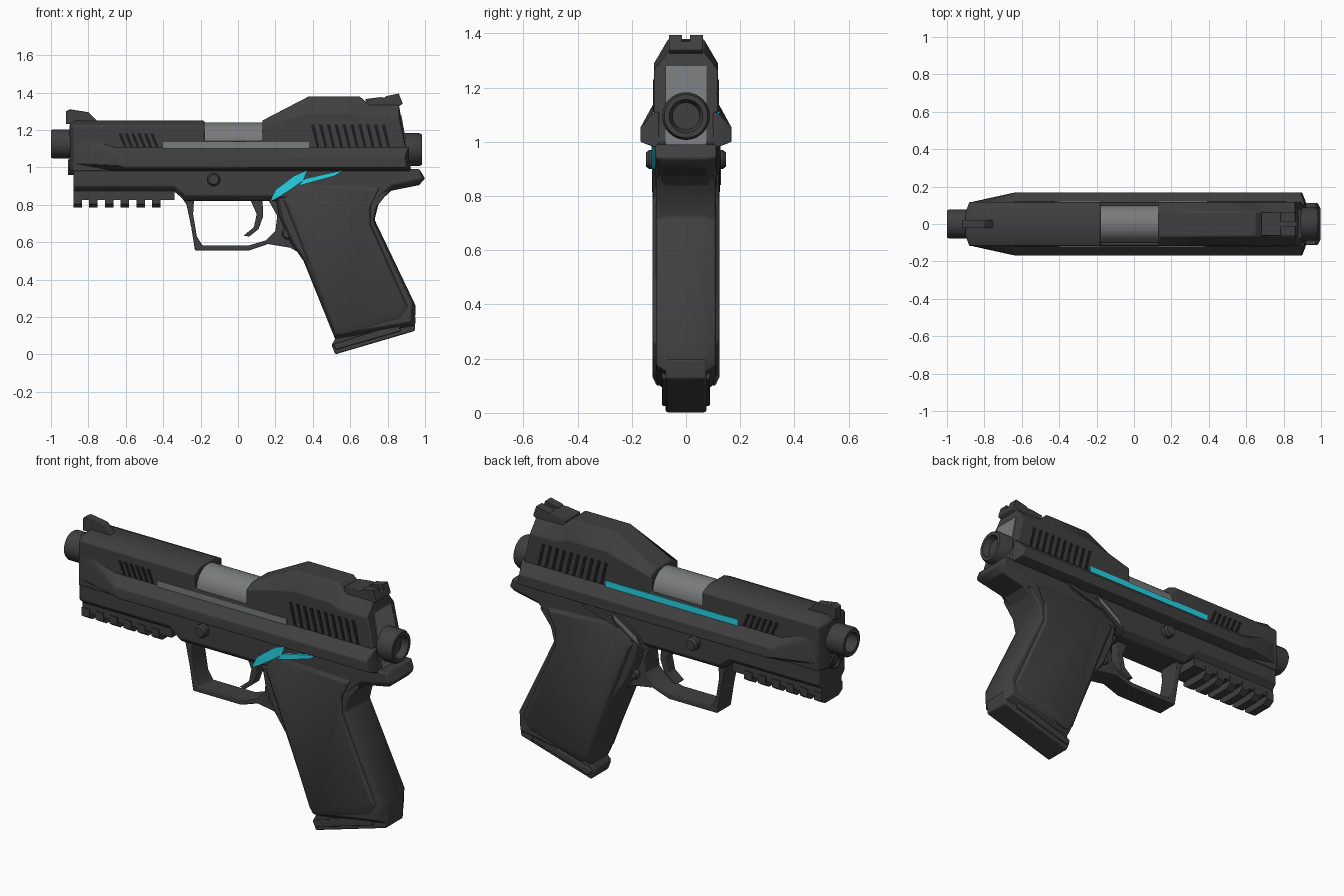
import bpy, bmesh, math
from mathutils import Vector

old = bpy.data.objects.get("Cube")
if old:
    bpy.data.objects.remove(old, do_unlink=True)
parts = []


def material(name, r, g, b):
    m = bpy.data.materials.new(name)
    m.use_nodes = True
    m.diffuse_color = (r, g, b, 1)
    node = m.node_tree.nodes["Principled BSDF"]
    node.inputs["Base Color"].default_value = (r, g, b, 1)
    node.inputs["Roughness"].default_value = 0.6
    return m


BODY = material("charcoal", 0.05, 0.05, 0.05)
STEEL = material("steel grey", 0.19, 0.2, 0.2)
CYAN = material("cyan", 0.02, 0.65, 0.78)
DARK = material("near black", 0.012, 0.012, 0.012)


def skin(name, rings, mat, bevel):
    """Join matching rings of points into a closed solid."""
    bm = bmesh.new()
    loops = [[bm.verts.new(p) for p in ring] for ring in rings]
    n = len(loops[0])
    for a, b in zip(loops, loops[1:]):
        for i in range(n):
            j = (i + 1) % n
            bm.faces.new((a[i], a[j], b[j], b[i]))
    bm.faces.new(loops[0])
    bm.faces.new(loops[-1])
    bmesh.ops.recalc_face_normals(bm, faces=bm.faces)
    mesh = bpy.data.meshes.new(name)
    bm.to_mesh(mesh)
    bm.free()
    mesh.materials.append(mat)
    ob = bpy.data.objects.new(name, mesh)
    bpy.context.collection.objects.link(ob)
    if bevel:
        mod = ob.modifiers.new("soft edges", 'BEVEL')
        mod.width = bevel
        mod.segments = 2
        mod.limit_method = 'ANGLE'
        mod.angle_limit = math.radians(35)
    parts.append(ob)
    return ob


def loft(name, layers, mat=BODY, bevel=0.0):
    """Layers are (y, side outline) pairs."""
    return skin(name, [[(x, y, z) for x, z in pts] for y, pts in layers], mat, bevel)


def both(name, layers, mat=BODY, bevel=0.0):
    """Loft mirrored across the middle plane."""
    return loft(name, [(-y, p) for y, p in reversed(layers)] + layers, mat, bevel)


def lathe(name, profile, z, mat=BODY, sides=32):
    """Turn (x, radius) pairs about a lengthwise axis."""
    turn = [math.tau * i / sides for i in range(sides)]
    return skin(name, [[(x, r * math.cos(t), z + r * math.sin(t)) for t in turn]
                       for x, r in profile], mat, 0)


def pin(name, x, z, r, half):
    disc = [(math.cos(math.tau * i / 20), math.sin(math.tau * i / 20)) for i in range(20)]
    ring = lambda k: [(x + k * c, z + k * s) for c, s in disc]
    both(name, [(half - 0.012, ring(r)), (half, ring(r * 0.75))])


def shrink(pts, f):
    c = sum((Vector(p) for p in pts), Vector((0, 0))) / len(pts)
    return [tuple(c + (Vector(p) - c) * f) for p in pts]


def box(x0, x1, z0, z1):
    return [(x0, z0), (x1, z0), (x1, z1), (x0, z1)]


# Slide with a notch for the ejection port and a raised rear hump
slide = [(-0.9, 0.98), (-0.9, 1.23), (-0.87, 1.25), (-0.18, 1.25), (-0.18, 1.14),
         (0.13, 1.14), (0.13, 1.25), (0.38, 1.38), (0.65, 1.38), (0.7, 1.335),
         (0.86, 1.335), (0.92, 1.0), (0.91, 0.98)]
slide_side = [(max(x, -0.88), z if z < 1.2 else 1.2 + (z - 1.2) * 0.5) for x, z in slide]
both("slide", [(0.065, slide), (0.118, slide_side)], BODY, 0.006)

# Angular rails along both sides
rail_in = [(-0.88, 1.02), (-0.87, 1.14), (-0.8, 1.15), (-0.66, 1.11), (0.91, 1.11),
           (0.92, 0.98), (-0.66, 0.98)]
rail_out = [(-0.64, 1.01), (-0.63, 1.04), (-0.62, 1.05), (-0.6, 1.055), (0.89, 1.055),
            (0.9, 1.0), (-0.6, 1.0)]
for side, label in ((1, "left"), (-1, "right")):
    loft(label + "_side_rail", [(side * 0.1, rail_in), (side * 0.115, rail_in),
                                (side * 0.168, rail_out)], BODY, 0.004)

# Accent strips above the rails
loft("left_accent_strip", [(0.115, box(-0.4, 0.4, 1.09, 1.135)),
                           (0.123, box(-0.4, 0.4, 1.09, 1.135))], CYAN)
loft("right_accent_strip", [(-0.115, box(-0.4, 0.38, 1.09, 1.135)),
                            (-0.123, box(-0.4, 0.38, 1.09, 1.135))], STEEL)


# Slanted grip serrations
def serrations(name, x0, count, step, z0, z1):
    for i in range(count):
        x = x0 + i * step
        cut = [(x + 0.03, z0), (x + 0.045, z0), (x + 0.018, z1), (x, z1)]
        both(f"{name}_{i + 1}", [(0.117, cut), (0.121, cut)], DARK)


serrations("rear_serration", 0.39, 10, 0.042, 1.11, 1.23)
serrations("front_serration", -0.64, 6, 0.034, 1.11, 1.18)

# Barrel, chamber and guide rod
lathe("barrel", [(-0.85, 0.078), (-0.99, 0.078), (-1.0, 0.072), (-1.0, 0.052),
                 (-0.91, 0.05)], 1.125)
lathe("bore", [(-0.915, 0.051), (-0.908, 0.051)], 1.125, DARK)
lathe("chamber", [(-0.19, 0.1), (0.14, 0.1)], 1.14, STEEL)
lathe("guide_rod", [(-0.88, 0.042), (-0.908, 0.042), (-0.908, 0.03), (-0.895, 0.03)], 1.0)

# Rear opening and striker housing
back = lambda z, d: (0.92 - (z - 1.0) * 0.18 + d, z)
both("rear_opening", [(0.075, [back(0.99, -0.01), back(1.28, -0.01),
                               back(1.28, 0.004), back(0.99, 0.004)])], STEEL)
lathe("striker_housing", [(0.84, 0.088), (0.97, 0.088), (0.985, 0.08), (0.985, 0.062),
                          (0.95, 0.05)], 1.095)

# Sights
both("front_sight", [(0.022, [(-0.92, 1.23), (-0.92, 1.3), (-0.9, 1.31), (-0.8, 1.295),
                              (-0.75, 1.245)])], BODY, 0.003)
both("rear_sight", [(0.063, [(0.69, 1.325), (0.68, 1.365), (0.76, 1.375), (0.87, 1.37),
                             (0.88, 1.34), (0.86, 1.325)])], BODY, 0.004)
post = [(0.77, 1.36), (0.79, 1.38), (0.86, 1.395), (0.875, 1.35)]
for side, label in ((1, "left"), (-1, "right")):
    loft(label + "_sight_post", [(side * 0.014, post), (side * 0.063, post)])

# Frame and tang
frame = [(-0.88, 0.99), (-0.88, 0.87), (-0.34, 0.87), (-0.28, 0.82), (0.2, 0.82),
         (0.3, 0.8), (0.74, 0.8), (0.82, 0.875), (0.97, 0.905), (1.0, 0.94), (0.97, 0.99)]
frame_side = [(min(x, 0.985), z + 0.03 if z < 0.93 else z) for x, z in frame]
both("frame", [(0.08, frame), (0.112, frame_side)], BODY, 0.006)

# Accessory rail under the muzzle
both("accessory_rail", [(0.085, box(-0.88, -0.34, 0.825, 0.89))])
for i in range(6):
    x = -0.88 + i * 0.084
    both(f"rail_tooth_{i + 1}", [(0.06, box(x, x + 0.046, 0.785, 0.85)),
                                 (0.09, box(x, x + 0.046, 0.805, 0.85))])

# Trigger guard and trigger
guard = [(-0.33, 0.88), (-0.275, 0.8), (-0.25, 0.68), (-0.23, 0.556), (0.06, 0.556),
         (0.16, 0.59), (0.28, 0.57), (0.4, 0.5), (0.4, 0.85), (0.16, 0.83), (0.21, 0.74),
         (0.2, 0.66), (0.15, 0.61), (0.06, 0.583), (-0.19, 0.583), (-0.22, 0.63),
         (-0.24, 0.75), (-0.235, 0.83)]
both("trigger_guard", [(0.06, guard)], BODY, 0.004)
trigger = [(0.06, 0.84), (0.1, 0.75), (0.085, 0.68), (0.03, 0.635), (0.06, 0.63),
           (0.11, 0.67), (0.135, 0.74), (0.13, 0.84)]
both("trigger", [(0.03, trigger)], BODY, 0.004)

# Grip, side panels and magazine base
grip = [(0.2, 0.85), (0.22, 0.74), (0.28, 0.6), (0.35, 0.5), (0.52, 0.08), (0.945, 0.15),
        (0.95, 0.26), (0.73, 0.72), (0.75, 0.8), (0.82, 0.89)]
both("grip", [(0.07, grip), (0.11, shrink(grip, 0.94))], BODY, 0.006)
panel = [(0.24, 0.83), (0.31, 0.92), (0.76, 0.9), (0.71, 0.8), (0.71, 0.7), (0.91, 0.25),
         (0.87, 0.19), (0.55, 0.1), (0.51, 0.13), (0.34, 0.58)]
both("grip_panel", [(0.108, panel), (0.123, shrink(panel, 0.93))], BODY, 0.004)
base = [(0.5, 0.05), (0.52, 0.0), (0.945, 0.125), (0.95, 0.2), (0.53, 0.1)]
both("magazine_base", [(0.075, base)], BODY, 0.008)
lip = [(0.51, 0.055), (0.525, 0.025), (0.87, 0.125), (0.86, 0.165)]
both("magazine_lip", [(0.088, lip)], BODY, 0.004)

# Slide release levers, cyan on the right
arm = [(0.17, 0.815), (0.2, 0.88), (0.3, 0.955), (0.37, 0.985), (0.35, 0.93), (0.28, 0.88),
       (0.21, 0.835)]
branch = [(0.32, 0.9), (0.36, 0.94), (0.56, 0.985), (0.52, 0.955)]
for side, label, mat in ((1, "left", BODY), (-1, "right", CYAN)):
    loft(label + "_lever_arm", [(side * 0.07, arm), (side * 0.125, arm)], mat)
    loft(label + "_lever_branch", [(side * 0.07, branch), (side * 0.128, branch)], mat)
arm_edge = [(0.19, 0.84), (0.21, 0.88), (0.35, 0.97), (0.34, 0.94)]
loft("left_lever_plate", [(0.124, arm_edge), (0.129, arm_edge)], STEEL)

# Cross pins
pin("frame_pin", -0.13, 0.935, 0.035, 0.148)
pin("magazine_catch", 0.265, 0.645, 0.03, 0.085)

# Smooth shading with sharp edges kept
bpy.ops.object.select_all(action='DESELECT')
for ob in parts:
    ob.select_set(True)
bpy.context.view_layer.objects.active = parts[0]
bpy.ops.object.shade_smooth_by_angle(angle=math.radians(30))
